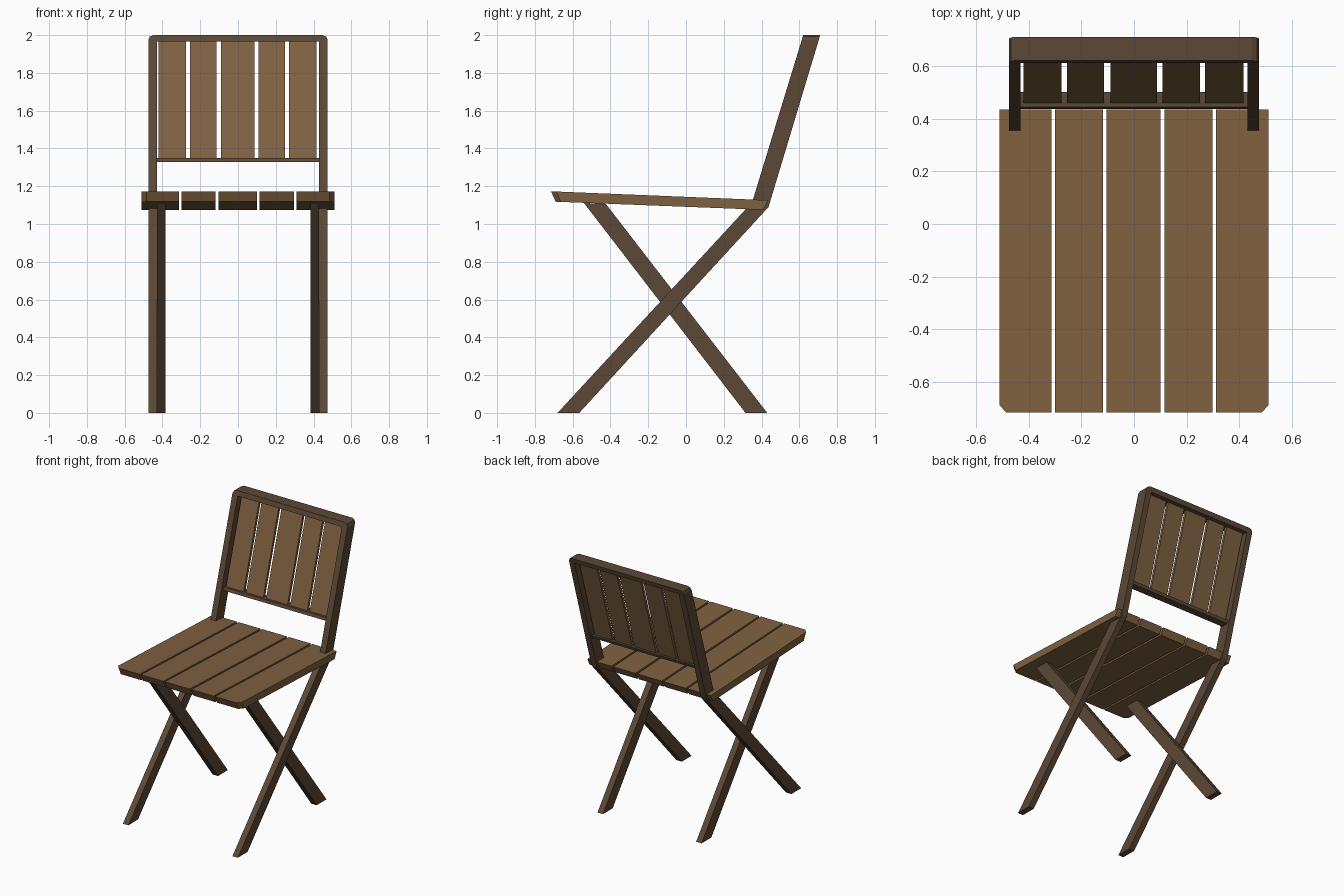
import bpy, bmesh

if "Cube" in bpy.data.objects:
    bpy.data.objects.remove(bpy.data.objects["Cube"])


def material(name, rgb):
    m = bpy.data.materials.new(name)
    m.diffuse_color = (*rgb, 1)
    m.use_nodes = True
    m.node_tree.nodes["Principled BSDF"].inputs["Base Color"].default_value = m.diffuse_color
    return m


DARK = material("dark_wood", (0.107, 0.065, 0.037))
LIGHT = material("light_wood", (0.212, 0.120, 0.052))


def prism(name, profile, x0, x1, mat, chamfer=None, size=0.025, segments=1):
    """Extrude a (y, z) side profile from x0 to x1, optionally chamfering chosen edges."""
    bm = bmesh.new()
    face = bm.faces.new([bm.verts.new((x0, y, z)) for y, z in profile])
    ext = bmesh.ops.extrude_face_region(bm, geom=[face])
    moved = [v for v in ext["geom"] if isinstance(v, bmesh.types.BMVert)]
    bmesh.ops.translate(bm, verts=moved, vec=(x1 - x0, 0, 0))
    if chamfer:
        edges = [e for e in bm.edges if chamfer(*e.verts)]
        bmesh.ops.bevel(bm, geom=edges, offset=size, segments=segments,
                        profile=0.5, affect='EDGES')
    bmesh.ops.recalc_face_normals(bm, faces=bm.faces)
    me = bpy.data.meshes.new(name)
    bm.to_mesh(me)
    bm.free()
    me.materials.append(mat)
    ob = bpy.data.objects.new(name, me)
    bpy.context.collection.objects.link(ob)
    return ob


# Bent side frames (floor to backrest) and crossing straight legs
frame = [(-0.68, 0), (-0.565, 0), (0.437, 1.09), (0.70, 1.965),
         (0.61, 1.965), (0.35, 1.115)]
leg = [(0.315, 0), (0.43, 0), (-0.425, 1.107), (-0.54, 1.111)]
for side, s in (("left", -1), ("right", 1)):
    prism("back_frame_" + side, frame, s * 0.43, s * 0.475, DARK)
    prism("cross_leg_" + side, leg, s * 0.385, s * 0.43, DARK)

# Top rail with rounded ends
prism("top_rail", [(0.61, 1.965), (0.70, 1.965), (0.71, 2.0), (0.62, 2.0)],
      -0.475, 0.475, DARK,
      lambda a, b: a.co.x == b.co.x and min(a.co.z, b.co.z) > 1.99, 0.027, 2)

# Lower backrest rail
prism("lower_back_rail", [(0.436, 1.328), (0.492, 1.328), (0.50, 1.35), (0.443, 1.35)],
      -0.43, 0.43, DARK)

# Backrest slats
back = [(0.458, 1.345), (0.48, 1.345), (0.668, 1.968), (0.646, 1.968)]
for i, (a, b) in enumerate([(-0.42, -0.275), (-0.255, -0.113), (-0.09, 0.087),
                            (0.108, 0.25), (0.27, 0.416)]):
    prism(f"back_slat_{i + 1}", back, a, b, LIGHT)

# Seat slats, with outer front corners cut
seat = [(-0.715, 1.173), (-0.69, 1.118), (0.41, 1.075), (0.435, 1.126)]
for i, (a, b) in enumerate([(-0.51, -0.313), (-0.30, -0.118), (-0.104, 0.10),
                            (0.115, 0.297), (0.311, 0.51)]):
    prism(f"seat_slat_{i + 1}", seat, a, b, LIGHT,
          lambda p, q: abs(p.co.x - q.co.x) < 1e-5 and abs(p.co.x) > 0.5
          and max(p.co.y, q.co.y) < -0.6)
